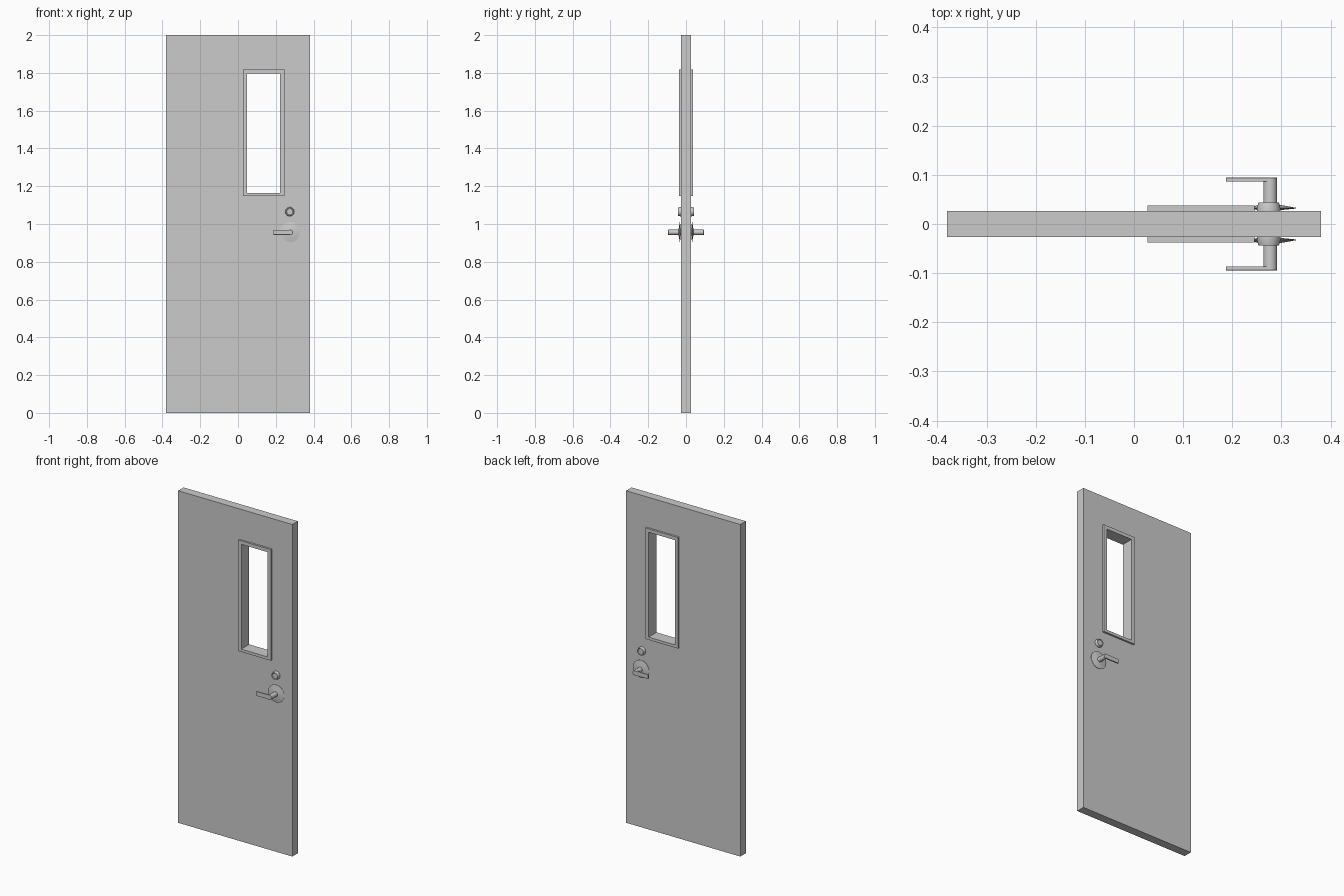
import bpy, math

if "Cube" in bpy.data.objects:
    bpy.data.objects.remove(bpy.data.objects["Cube"])

WINDOW_OUT = (0.027, 0.245, 1.148, 1.817)   # x0, x1, z0, z1
WINDOW_IN = (0.048, 0.223, 1.165, 1.796)
DOOR = (-0.38, 0.38, 0.0, 2.0)
HALF = 0.026


def make_object(name, verts, faces, smooth=False):
    mesh = bpy.data.meshes.new(name)
    mesh.from_pydata(verts, [], faces)
    mesh.update()
    obj = bpy.data.objects.new(name, mesh)
    bpy.context.collection.objects.link(obj)
    if smooth:
        bpy.ops.object.select_all(action='DESELECT')
        obj.select_set(True)
        bpy.context.view_layer.objects.active = obj
        bpy.ops.object.shade_smooth_by_angle(angle=math.radians(30))
    return obj


def rect_ring(name, outer, inner, half):
    """Rectangular slab with a rectangular opening straight through it."""
    verts = []
    for y in (-half, half):
        for x0, x1, z0, z1 in (outer, inner):
            verts += [(x0, y, z0), (x1, y, z0), (x1, y, z1), (x0, y, z1)]
    faces = []
    for i in range(4):
        j = (i + 1) % 4
        faces += [(i, j, j + 4, i + 4),
                  (j + 8, i + 8, i + 12, j + 12),
                  (j, i, i + 8, j + 8),
                  (i + 4, j + 4, j + 12, i + 12)]
    return make_object(name, verts, faces)


def lathe(name, x, z, profile, side, n=32):
    """Revolve (radius, height) points about the y axis; side is -1 front, 1 back."""
    verts, faces = [], []
    for r, h in profile:
        for k in range(n):
            a = 2 * math.pi * k / n
            verts.append((x + r * math.cos(a), side * h, z + r * math.sin(a)))
    for p in range(len(profile) - 1):
        for k in range(n):
            m = (k + 1) % n
            faces.append((p * n + k, p * n + m, (p + 1) * n + m, (p + 1) * n + k))
    last = (len(profile) - 1) * n
    faces += [tuple(reversed(range(n))), tuple(range(last, last + n))]
    if side > 0:
        faces = [tuple(reversed(f)) for f in faces]
    return make_object(name, verts, faces, smooth=True)


def box(name, x0, x1, y0, y1, z0, z1, bevel):
    verts = [(x, y, z) for z in (z0, z1) for x, y in ((x0, y0), (x1, y0), (x1, y1), (x0, y1))]
    faces = [(3, 2, 1, 0), (4, 5, 6, 7), (0, 1, 5, 4), (1, 2, 6, 5), (2, 3, 7, 6), (3, 0, 4, 7)]
    obj = make_object(name, verts, faces)
    mod = obj.modifiers.new("soft_edges", 'BEVEL')
    mod.width, mod.segments = bevel, 2
    return obj


# Door leaf and the raised window trim that lines its opening
rect_ring("door_leaf", DOOR, WINDOW_OUT, HALF)
rect_ring("window_trim", WINDOW_OUT, WINDOW_IN, 0.0375)

# Hardware, the same on both faces
for side, label in ((-1, "front"), (1, "back")):
    # Deadbolt cylinder with a shallow recessed face
    lathe("deadbolt_" + label, 0.274, 1.065,
          [(0.024, 0.025), (0.024, 0.032), (0.021, 0.0435), (0.018, 0.0435),
           (0.016, 0.041)], side)
    # Thin dished rose plate behind the lever
    lathe("rose_" + label, 0.277, 0.957,
          [(0.018, 0.025), (0.018, 0.028), (0.053, 0.0315), (0.053, 0.033),
           (0.022, 0.0385), (0.014, 0.0395)], side, 48)
    # Lever neck and flat lever arm pointing to the hinge side
    lathe("lever_neck_" + label, 0.277, 0.956,
          [(0.014, 0.026), (0.014, 0.0935), (0.013, 0.0945)], side, 24)
    ys = sorted((side * 0.0862, side * 0.0943))
    box("lever_arm_" + label, 0.187, 0.277, ys[0], ys[1], 0.943, 0.969, 0.001)
